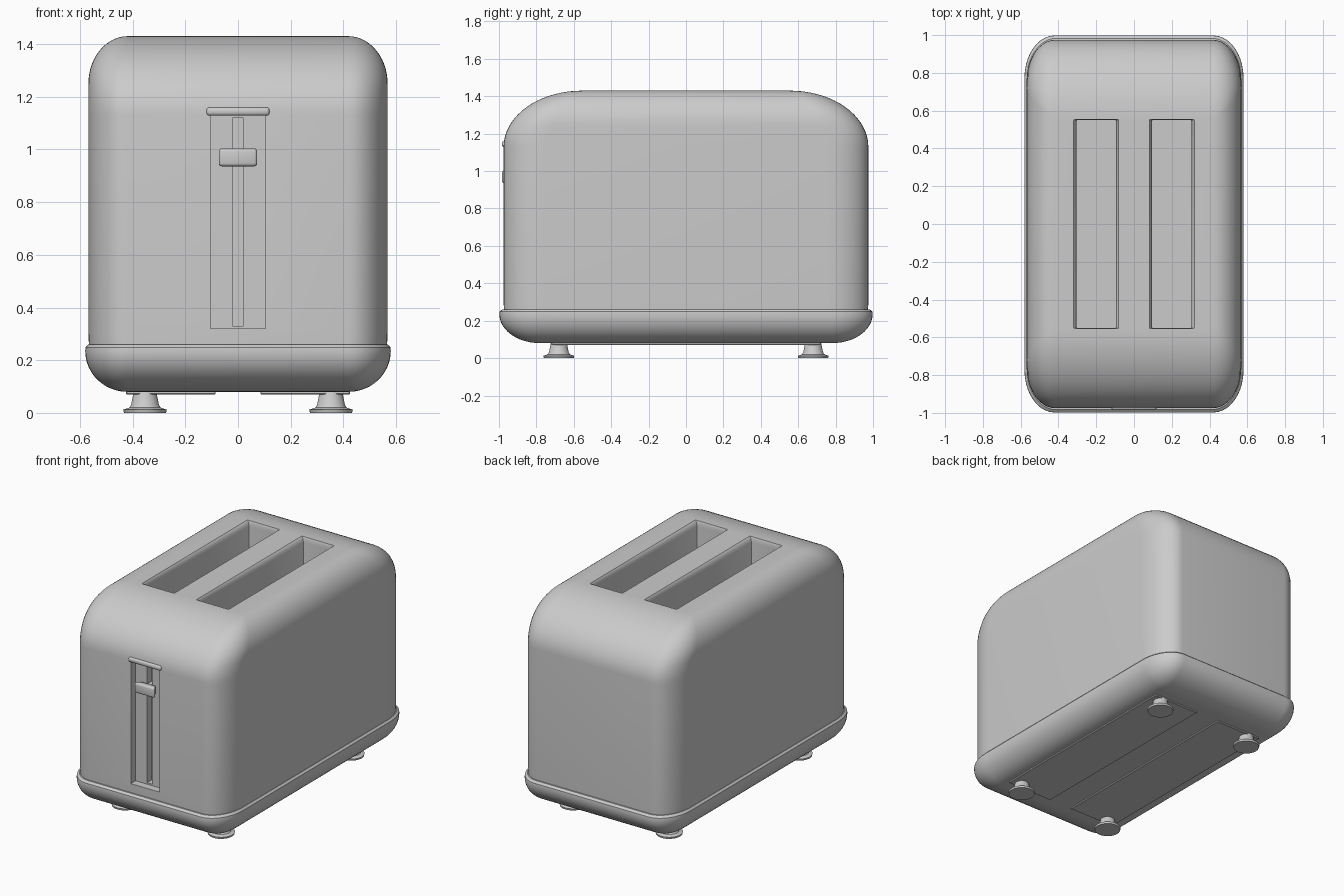
import bpy, bmesh
from math import sin, cos, pi, radians

if "Cube" in bpy.data.objects:
    bpy.data.objects.remove(bpy.data.objects["Cube"])

def finish(name, bm, angle=35):
    bmesh.ops.recalc_face_normals(bm, faces=bm.faces)
    me = bpy.data.meshes.new(name)
    bm.to_mesh(me)
    bm.free()
    ob = bpy.data.objects.new(name, me)
    bpy.context.collection.objects.link(ob)
    smooth(ob, angle)
    return ob

def activate(ob):
    bpy.ops.object.select_all(action='DESELECT')
    ob.select_set(True)
    bpy.context.view_layer.objects.active = ob

def smooth(ob, angle=35):
    activate(ob)
    bpy.ops.object.shade_smooth_by_angle(angle=radians(angle))

def loft(name, rings, cx=0, n=10):
    """Stack of rounded rectangles: (z, half x, half y, corner rx, corner ry)."""
    bm = bmesh.new()
    loops = []
    for z, hx, hy, rx, ry in rings:
        loop = []
        for q, (sx, sy) in enumerate([(1, 1), (-1, 1), (-1, -1), (1, -1)]):
            for i in range(n + 1):
                a = (q + i / n) * pi / 2
                loop.append(bm.verts.new((cx + sx * (hx - rx) + rx * cos(a),
                                          sy * (hy - ry) + ry * sin(a), z)))
        loops.append(loop)
    m = len(loops[0])
    for a, b in zip(loops, loops[1:]):
        for i in range(m):
            bm.faces.new((a[i], a[(i + 1) % m], b[(i + 1) % m], b[i]))
    bm.faces.new(loops[0][::-1])
    bm.faces.new(loops[-1])
    return finish(name, bm)

def box(name, x0, x1, y0, y1, z0, z1, bevel=0, seg=3):
    bm = bmesh.new()
    bmesh.ops.create_cube(bm, size=1)
    for v in bm.verts:
        v.co = ((x0 + x1) / 2 + v.co.x * (x1 - x0), (y0 + y1) / 2 + v.co.y * (y1 - y0),
                (z0 + z1) / 2 + v.co.z * (z1 - z0))
    if bevel:
        bmesh.ops.bevel(bm, geom=bm.edges[:], offset=bevel, segments=seg, profile=0.5, affect='EDGES')
    return finish(name, bm)

def lathe(name, profile, x, y, n=32):
    bm = bmesh.new()
    rings = [[bm.verts.new((x + r * cos(2 * pi * i / n), y + r * sin(2 * pi * i / n), z))
              for i in range(n)] for r, z in profile]
    for a, b in zip(rings, rings[1:]):
        for i in range(n):
            bm.faces.new((a[i], a[(i + 1) % n], b[(i + 1) % n], b[i]))
    bm.faces.new(rings[0][::-1])
    bm.faces.new(rings[-1])
    return finish(name, bm)

def cut(ob, cutter):
    cutter.hide_render = True
    mod = ob.modifiers.new("cut", 'BOOLEAN')
    mod.operation, mod.solver, mod.object = 'DIFFERENCE', 'EXACT', cutter
    activate(ob)
    bpy.ops.object.modifier_apply(modifier=mod.name)
    bpy.data.objects.remove(cutter)

def ellipse_inset(z, z0, z1, depth):
    t = min(max((z - z0) / (z1 - z0), 0), 1)
    return depth * (1 - (1 - t * t) ** 0.5)

# Body shell: long soft shoulders at the ends, tighter ones along the sides
rings = [(0.24, 0.565, 0.973, 0.15, 0.22), (0.30, 0.568, 0.975, 0.15, 0.22)]
for i in range(19):
    z = 1.13 + 0.30 * sin(i / 18 * pi / 2)
    ix = ellipse_inset(z, 1.25, 1.43, 0.15)
    iy = ellipse_inset(z, 1.13, 1.43, 0.42)
    k = max(0.15, 1 - ix / 0.15)
    rings.append((z, 0.568 - ix, 0.975 - iy, 0.15 * k, 0.22 * k))
body = loft("body", rings)

# Bread slots with a flared rim
for s in (-1, 1):
    cut(body, loft("slot_cutter", [(0.30, 0.105, 0.55, 0.006, 0.006), (1.395, 0.105, 0.55, 0.006, 0.006),
                                   (1.415, 0.109, 0.551, 0.006, 0.006), (1.426, 0.115, 0.553, 0.006, 0.006),
                                   (1.436, 0.125, 0.556, 0.006, 0.006)], cx=s * 0.2, n=2))
# Lever recess and its travel slot in the front
cut(body, box("recess_cutter", -0.105, 0.105, -1.2, -0.925, 0.32, 1.13))
cut(body, box("track_cutter", -0.02, 0.02, -1.2, -0.88, 0.33, 1.12))
smooth(body)

# Base tray with rounded underside
rings = []
for i in range(13):
    a = i / 12 * pi / 2
    k = max(0.08, sin(a))
    rings.append((0.235 - 0.155 * cos(a), 0.42 + 0.16 * sin(a), 0.78 + 0.218 * sin(a), 0.16 * k, 0.225 * k))
rings += [(0.248, 0.579, 0.997, 0.16, 0.225), (0.26, 0.568, 0.983, 0.155, 0.22), (0.261, 0.54, 0.95, 0.14, 0.2)]
loft("base", rings)

# Lip above the lever recess
box("recess_lip", -0.12, 0.12, -0.985, -0.93, 1.128, 1.16, 0.012)

# Lever: stem in the track and tapered knob
box("lever_stem", -0.014, 0.014, -0.95, -0.87, 0.95, 0.99)
knob = box("lever_knob", -0.073, 0.073, -0.985, -0.935, 0.936, 1.004, 0.012)
for v in knob.data.vertices:
    if v.co.y > -0.96:
        v.co.x *= 0.75
        v.co.z = 0.97 + (v.co.z - 0.97) * 0.85

# Feet and underside plates
foot = [(0.08, 0), (0.083, 0.012), (0.06, 0.02), (0.053, 0.03), (0.042, 0.085)]
for s, side in ((-1, "left"), (1, "right")):
    for t, end in ((-1, "front"), (1, "back")):
        lathe(f"{end}_{side}_foot", foot, s * 0.353, t * 0.68)
    a, b = sorted((s * 0.085, s * 0.425))
    box(f"{side}_bottom_plate", a, b, -0.72, 0.72, 0.07, 0.09, 0.003, 1)
